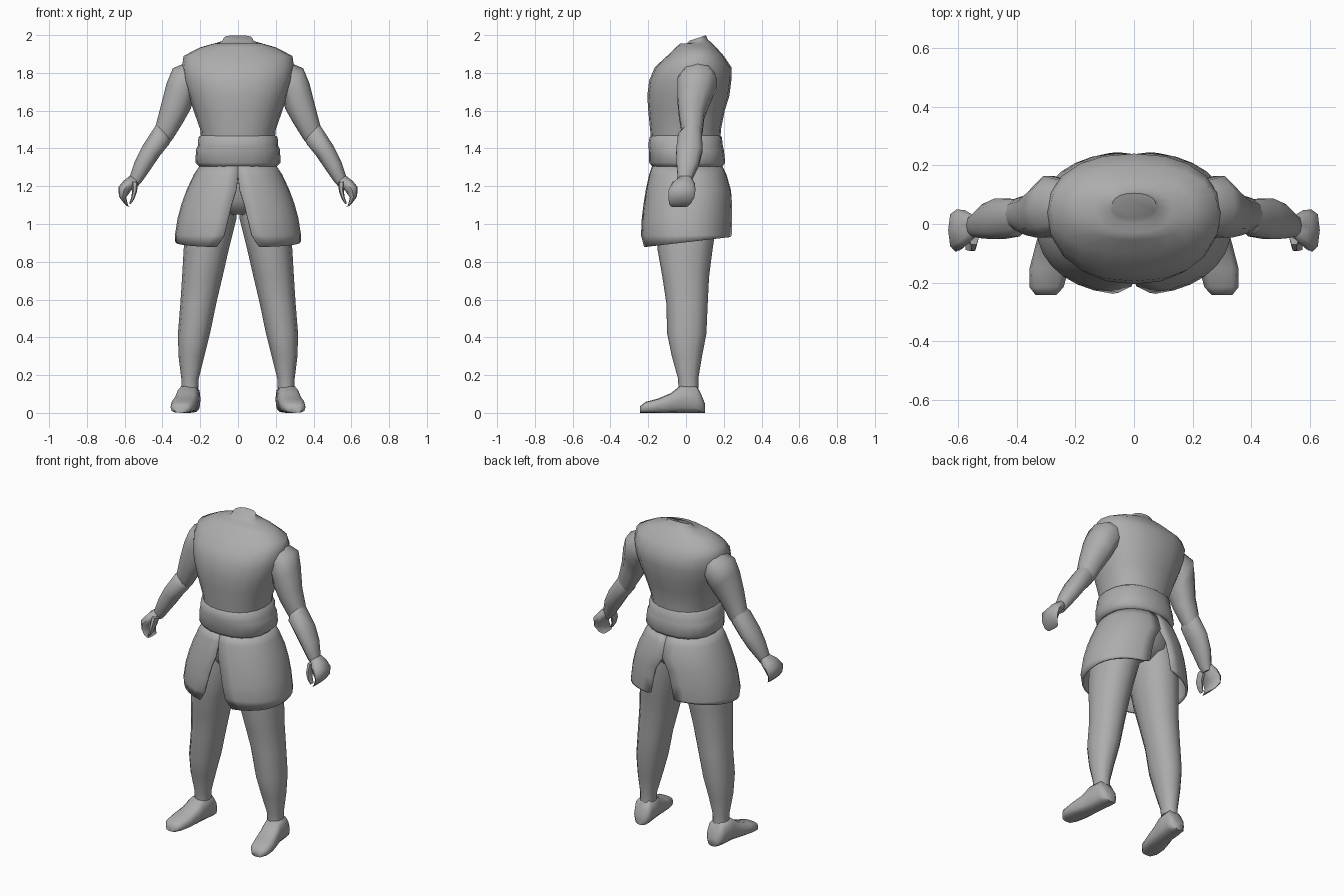
import bpy, bmesh, math
from mathutils import Vector as V

cloth = bpy.data.materials.new("plain grey")
cloth.diffuse_color = (0.42, 0.42, 0.42, 1)


def sgnpow(c, e):
    return math.copysign(abs(c) ** e, c)


def ring(center, u, v, sides, power):
    """Superellipse loop around center with half axes u and v."""
    pts = []
    for i in range(sides):
        a = 2 * math.pi * i / sides
        pts.append(center + u * sgnpow(math.cos(a), 2 / power) + v * sgnpow(math.sin(a), 2 / power))
    return pts


def level(x0, z0, x1, z1, y0, y1, shear=0):
    """Ring from its left and right silhouette points and its depth range."""
    a, b = V((x0, 0, z0)), V((x1, 0, z1))
    return (a + b) / 2 + V((0, (y0 + y1) / 2, 0)), (b - a) / 2, V((0, (y1 - y0) / 2, shear))


def finish(name, bm, mirror=False, thick=0, angle=55):
    bmesh.ops.recalc_face_normals(bm, faces=bm.faces)
    me = bpy.data.meshes.new(name)
    bm.to_mesh(me)
    bm.free()
    ob = bpy.data.objects.new(name, me)
    bpy.context.collection.objects.link(ob)
    me.materials.append(cloth)
    if thick:
        s = ob.modifiers.new("thickness", 'SOLIDIFY')
        s.thickness = thick
        s.offset = -1
    if mirror:
        m = ob.modifiers.new("mirror", 'MIRROR')
        m.use_mirror_merge = False
    bpy.ops.object.select_all(action='DESELECT')
    ob.select_set(True)
    bpy.context.view_layer.objects.active = ob
    bpy.ops.object.shade_smooth_by_angle(angle=math.radians(angle))
    return ob


def loft(name, rings, sides=12, power=2.2, mirror=False):
    bm = bmesh.new()
    rows = [[bm.verts.new(p) for p in ring(*r, sides, power)] for r in rings]
    for a, b in zip(rows, rows[1:]):
        for i in range(sides):
            j = (i + 1) % sides
            bm.faces.new((a[i], a[j], b[j], b[i]))
    bm.faces.new(rows[0])
    bm.faces.new(rows[-1])
    return finish(name, bm, mirror)


def sym(z, r, y0, y1, shear=0):
    return level(-r, z, r, z, y0, y1, shear)


# Sleeveless top with sloping shoulders and a short tilted neck
loft("torso", [
    sym(1.40, .19, -.18, .18), sym(1.50, .20, -.19, .185), sym(1.60, .235, -.20, .205),
    sym(1.68, .262, -.205, .23), sym(1.76, .288, -.195, .24), sym(1.83, .297, -.165, .24),
    sym(1.89, .288, -.10, .20), sym(1.935, .20, -.055, .16), sym(1.955, .13, -.03, .14),
    sym(1.965, .085, 0, .115, .012), sym(1.985, .075, .02, .105, .014)], 20, 2.25)

# Folded waist sash
loft("sash", [
    sym(1.48, .18, -.17, .17), sym(1.46, .21, -.193, .19), sym(1.415, .212, -.20, .195),
    sym(1.395, .222, -.197, .20), sym(1.325, .226, -.195, .208), sym(1.30, .20, -.175, .19)], 20, 2.3)

# Hips beneath the skirt
loft("hips", [
    sym(1.32, .19, -.16, .18), sym(1.22, .22, -.165, .19), sym(1.12, .20, -.15, .17),
    sym(1.05, .10, -.10, .11)], 16)

# Trouser legs
loft("leg", [level(x0, z, x1, z, y0, y1) for z, x0, x1, y0, y1 in (
    (1.20, .01, .22, -.14, .16), (1.03, .008, .275, -.16, .165), (.86, .05, .288, -.15, .14),
    (.72, .082, .296, -.125, .122), (.58, .115, .305, -.104, .115), (.42, .148, .318, -.10, .108),
    (.30, .178, .315, -.075, .085), (.18, .208, .30, -.042, .065), (.13, .21, .30, -.04, .065))],
    12, 2.2, True)

# Shoes, lofted from heel to toe and turned slightly outward
loft("shoe", [(V(((x0 + x1) / 2, y, h / 2)), V(((x1 - x0) / 2, 0, 0)), V((0, 0, h / 2)))
              for y, x0, x1, h in (
    (.10, .225, .285, .05), (.08, .202, .308, .10), (.055, .198, .318, .145),
    (-.03, .208, .325, .145), (-.08, .212, .338, .105), (-.15, .222, .356, .075),
    (-.215, .24, .357, .058), (-.243, .265, .335, .035))], 12, 3, True)

# Upper arms, widest at the shoulder
loft("upper_arm", [level(*r) for r in (
    (.20, 1.70, .26, 1.86, -.03, .15), (.235, 1.66, .345, 1.825, -.05, .168),
    (.25, 1.61, .378, 1.745, -.05, .14), (.295, 1.53, .41, 1.62, -.04, .10),
    (.345, 1.45, .432, 1.535, -.025, .09), (.385, 1.40, .45, 1.48, -.01, .07))], 10, 2.3, True)

# Forearms flaring below the elbow
loft("forearm", [level(*r) for r in (
    (.355, 1.46, .425, 1.535, -.015, .08), (.362, 1.425, .446, 1.505, -.045, .088),
    (.415, 1.36, .505, 1.415, -.055, .09), (.462, 1.29, .545, 1.335, -.052, .07),
    (.508, 1.225, .572, 1.255, -.045, .035), (.53, 1.20, .575, 1.22, -.035, .025))], 10, 2.3, True)

# Hands: palm with curled fingers, and a separate thumb
loft("hand", [level(*r) for r in (
    (.525, 1.235, .572, 1.255, -.04, .03), (.548, 1.20, .605, 1.23, -.075, .047),
    (.575, 1.165, .634, 1.195, -.093, .05), (.592, 1.14, .630, 1.145, -.093, .045),
    (.582, 1.10, .608, 1.115, -.09, .025), (.572, 1.09, .588, 1.095, -.08, .01))], 8, 2.6, True)
loft("thumb", [level(*r) for r in (
    (.528, 1.22, .565, 1.225, -.075, -.01), (.535, 1.17, .56, 1.18, -.095, -.035),
    (.55, 1.13, .565, 1.14, -.095, -.05), (.568, 1.105, .576, 1.11, -.09, -.06))], 6, 2, True)

# Skirt panels: each half wraps from the front slit round to the back slit
SKIRT = (  # height, half width, front, back, slit half width front and back
    (1.32, .195, -.175, .185, 0, 0), (1.26, .235, -.195, .215, 0, 0),
    (1.18, .272, -.213, .238, .006, 0), (1.11, .298, -.225, .245, .025, .035),
    (1.03, .320, -.236, .247, .042, .055), (.94, .334, -.242, .247, .062, .07),
    (.895, .332, -.232, .245, .10, .10))
bm = bmesh.new()
STEPS = 14
rows = []
for z, rx, y0, y1, front, back in SKIRT:
    start, end = math.asin(front / rx), math.pi - math.asin(back / rx)
    row = []
    for i in range(STEPS + 1):
        a = start + (end - start) * i / STEPS
        x = rx * sgnpow(math.sin(a), .9)
        y = (y0 + y1) / 2 - (y1 - y0) / 2 * sgnpow(math.cos(a), .9)
        hem = (.04 * y / .24 + .012) if z < .9 else 0
        row.append(bm.verts.new((x, y, z + hem * .7)))
    rows.append(row)
for a, b in zip(rows, rows[1:]):
    for i in range(STEPS):
        bm.faces.new((a[i], a[i + 1], b[i + 1], b[i]))
finish("skirt_panel", bm, True, .012)
